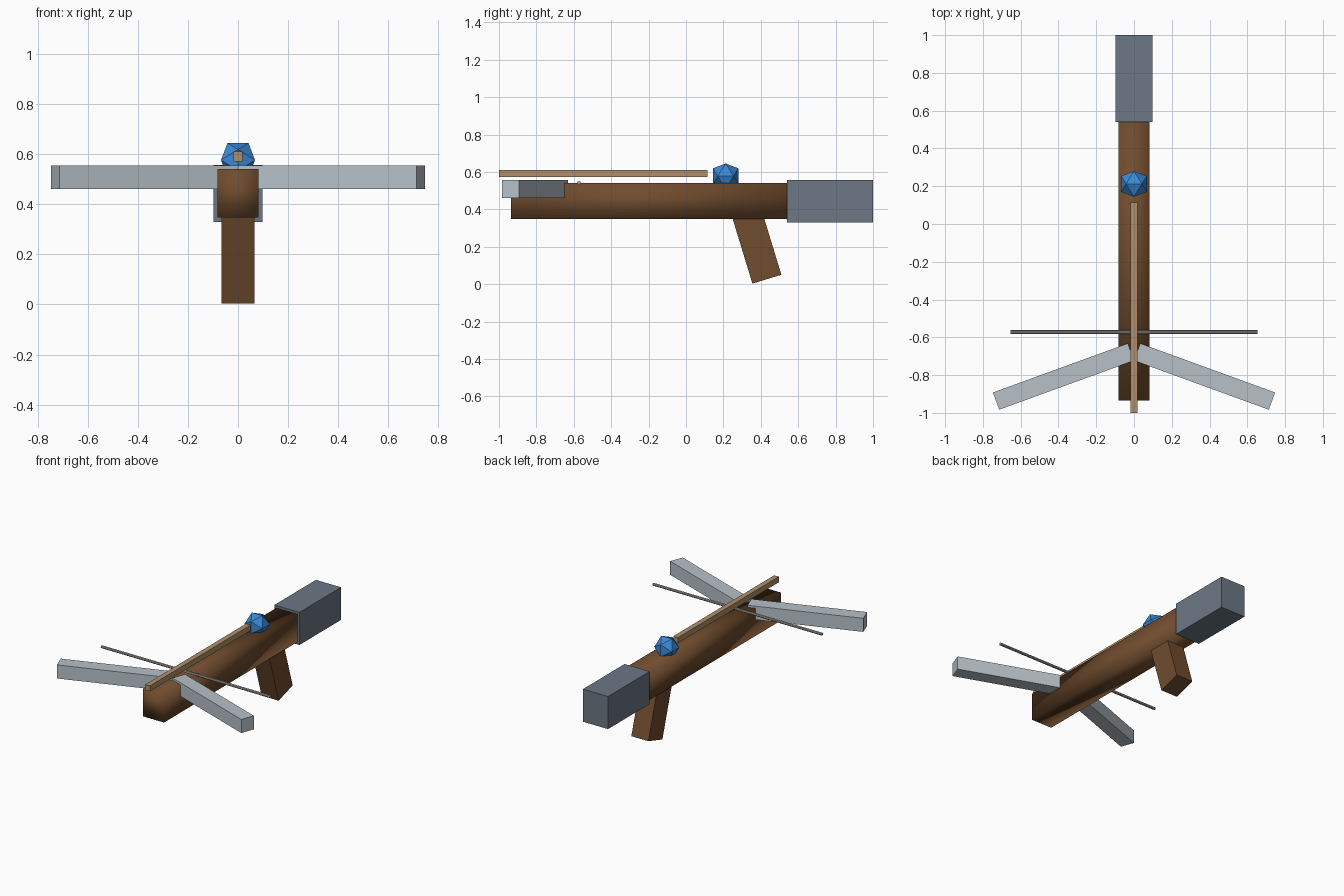
import bpy, bmesh, math
from mathutils import Matrix, Vector

if "Cube" in bpy.data.objects:
    bpy.data.objects.remove(bpy.data.objects["Cube"])


def material(name, r, g, b):
    lin = [((c / 255 + 0.055) / 1.055) ** 2.4 for c in (r, g, b)]
    m = bpy.data.materials.new(name)
    m.diffuse_color = (*lin, 1)
    m.use_nodes = True
    m.node_tree.nodes["Principled BSDF"].inputs["Base Color"].default_value = m.diffuse_color
    return m


WOOD = material("dark wood", 112, 76, 46)
SLATE = material("slate grey", 108, 119, 133)
STEEL = material("pale steel", 183, 193, 201)
TAN = material("tan wood", 176, 144, 106)
CORD = material("cord grey", 172, 168, 162)
BLUE = material("gem blue", 58, 138, 214)


def finish(name, bm, mat, smooth=False):
    bmesh.ops.recalc_face_normals(bm, faces=bm.faces)
    me = bpy.data.meshes.new(name)
    bm.to_mesh(me)
    bm.free()
    for p in me.polygons:
        p.use_smooth = smooth
    me.materials.append(mat)
    ob = bpy.data.objects.new(name, me)
    bpy.context.collection.objects.link(ob)
    return ob


def box(name, lo, hi, mat, smooth=False):
    lo, hi = Vector(lo), Vector(hi)
    bm = bmesh.new()
    bmesh.ops.create_cube(bm, size=1, matrix=Matrix.Translation((lo + hi) / 2)
                          @ Matrix.Diagonal((*(hi - lo), 1)))
    return finish(name, bm, mat, smooth)


def prism(name, outline, depth, mat):
    """Extrude a closed outline by the depth vector."""
    bm = bmesh.new()
    face = bm.faces.new([bm.verts.new(p) for p in outline])
    ext = bmesh.ops.extrude_face_region(bm, geom=[face])
    verts = [v for v in ext["geom"] if isinstance(v, bmesh.types.BMVert)]
    bmesh.ops.translate(bm, verts=verts, vec=depth)
    return finish(name, bm, mat)


# Stock (soft shaded beam), butt block and bolt
box("stock", (-0.082, -0.935, 0.347), (0.082, 0.56, 0.541), WOOD, True)
box("butt", (-0.097, 0.54, 0.33), (0.097, 1.0, 0.558), SLATE)
box("bolt", (-0.018, -1.0, 0.572), (0.018, 0.115, 0.611), TAN)

# Slanted grip, its top buried in the stock
grip = [(0.355, 0.003), (0.51, 0.05), (0.388, 0.45), (0.233, 0.403)]
prism("grip", [(-0.066, y, z) for y, z in grip], (0.132, 0, 0), WOOD)

# Swept bow limbs, mirrored left and right
a = math.radians(20)
along = Vector((math.cos(a), -math.sin(a), 0))
across = Vector((-math.sin(a), -math.cos(a), 0))
for side, name in ((1, "right_limb"), (-1, "left_limb")):
    start = Vector((0.033, -0.632, 0.461))
    end = Vector((0.747, -0.892, 0.461))
    pts = [start, end, end + across * 0.097, start + across * 0.097]
    prism(name, [(side * p.x, p.y, p.z) for p in pts], (0, 0, 0.095), STEEL)

# Bowstring
bm = bmesh.new()
bmesh.ops.create_cone(bm, cap_ends=True, segments=8, radius1=0.0095, radius2=0.0095,
                      depth=1.31, matrix=Matrix.Translation((0, -0.572, 0.542))
                      @ Matrix.Rotation(math.pi / 2, 4, "Y"))
finish("bowstring", bm, CORD)

# Faceted gem: icosahedron from three golden rectangles
bm = bmesh.new()
s = 0.042
f = s * (1 + math.sqrt(5)) / 2
for i in (-1, 1):
    for j in (-1, 1):
        for p in ((i * f, j * s, 0), (i * s, 0, j * f), (0, i * f, j * s)):
            bm.verts.new(Vector(p) + Vector((0, 0.212, 0.577)))
bmesh.ops.convex_hull(bm, input=bm.verts)
finish("gem", bm, BLUE)
